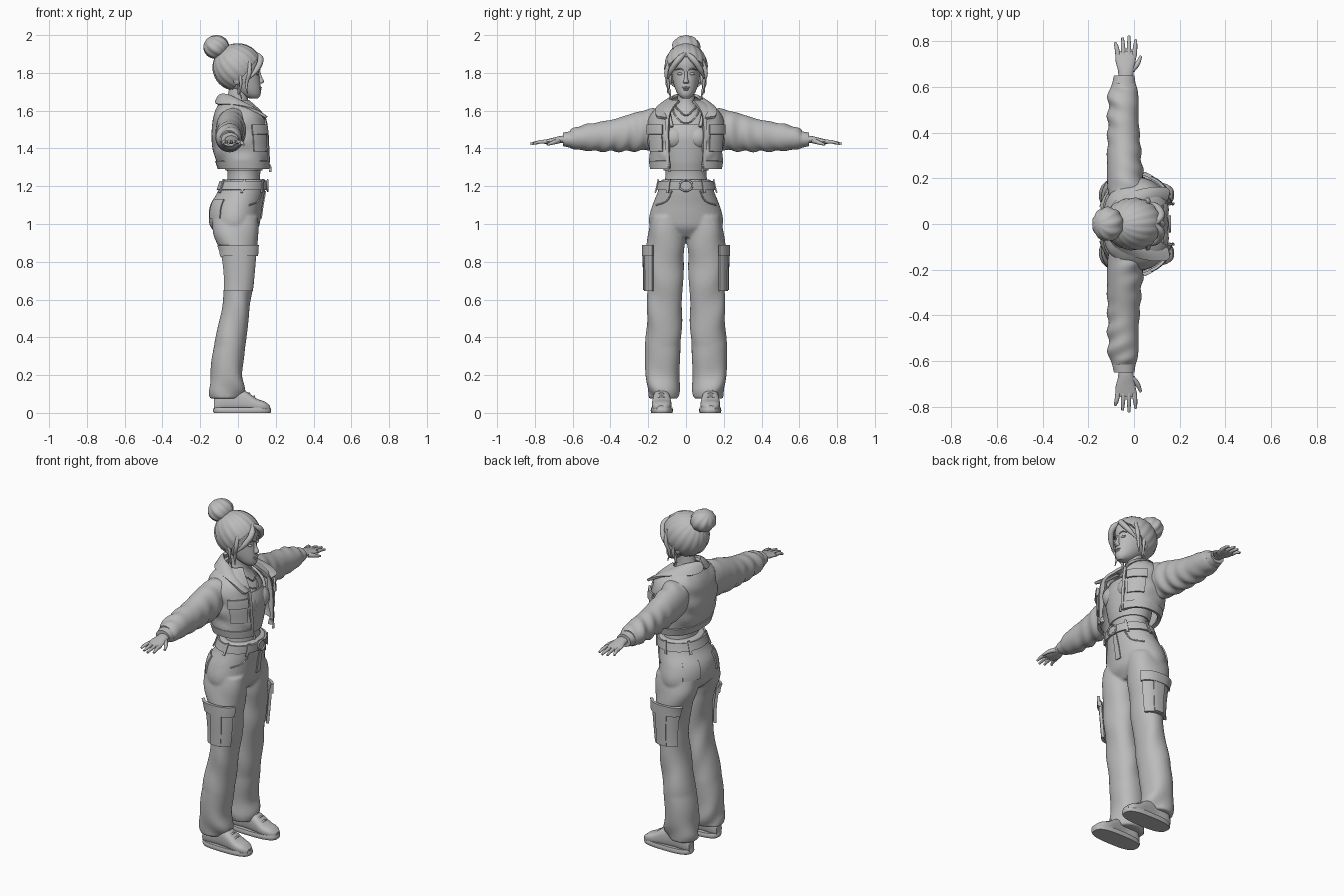
import bpy, bmesh, math
from math import sin, cos, pi, tau, radians
from mathutils import Matrix, Vector

cube = bpy.data.objects.get("Cube")
if cube:
    bpy.data.objects.remove(cube)

grey = bpy.data.materials.new("matte_grey")
grey.use_nodes = True
grey.diffuse_color = (0.5, 0.5, 0.5, 1)
grey.node_tree.nodes["Principled BSDF"].inputs["Base Color"].default_value = (0.5, 0.5, 0.5, 1)


def bake(ob):
    """Apply modifiers, convert to mesh, shade smooth with sharp creases."""
    dg = bpy.context.evaluated_depsgraph_get()
    me = bpy.data.meshes.new_from_object(ob.evaluated_get(dg))
    name = ob.name
    bpy.data.objects.remove(ob)
    me.materials.clear()
    me.materials.append(grey)
    me.polygons.foreach_set("use_smooth", [True] * len(me.polygons))
    me.set_sharp_from_angle(angle=radians(45))
    new = bpy.data.objects.new(name, me)
    bpy.context.collection.objects.link(new)
    return new


def finish(name, bm, thick=0, subsurf=0, bevel=0, voxel=0):
    bmesh.ops.recalc_face_normals(bm, faces=bm.faces)
    me = bpy.data.meshes.new(name)
    bm.to_mesh(me)
    bm.free()
    ob = bpy.data.objects.new(name, me)
    bpy.context.collection.objects.link(ob)
    if voxel:
        m = ob.modifiers.new("Remesh", "REMESH")
        m.mode, m.voxel_size = "VOXEL", voxel
        m = ob.modifiers.new("Smooth", "SMOOTH")
        m.iterations = 4
    if subsurf:
        ob.modifiers.new("Subsurf", "SUBSURF").levels = subsurf
    if thick:
        m = ob.modifiers.new("Solidify", "SOLIDIFY")
        m.thickness, m.offset = thick, 0
    if bevel:
        m = ob.modifiers.new("Bevel", "BEVEL")
        m.width, m.segments = bevel, 2
    return bake(ob)


def section(rings, w):
    """Smoothly interpolate (w, a0, a1, b0, b1) rings at w."""
    i = max(k for k in range(len(rings) - 1) if k == 0 or rings[k][0] <= w)

    def slope(k, c):
        lo, hi = rings[max(k - 1, 0)], rings[min(k + 1, len(rings) - 1)]
        return (hi[c] - lo[c]) / (hi[0] - lo[0])
    p, q = rings[i], rings[i + 1]
    h = q[0] - p[0]
    t = (w - p[0]) / h
    return [(1 + 2 * t) * (1 - t) ** 2 * p[c] + t * (1 - t) ** 2 * h * slope(i, c)
            + t * t * (3 - 2 * t) * q[c] + t * t * (t - 1) * h * slope(i + 1, c)
            for c in range(1, 5)]


def surf(name, rings, span=None, th=None, p=1, off=0, axis="z", s=1, thick=0, res=(40, 28), bm=None):
    """Loft through elliptical rings, or a patch of that loft when th is given."""
    own = bm is None
    bm = bm or bmesh.new()
    nt, nw = res
    w0, w1 = span or (rings[0][0], rings[-1][0])
    t0, t1 = th or (0, tau)
    rows = []
    for j in range(nw + 1):
        w = w0 + (w1 - w0) * j / nw
        a0, a1, b0, b1 = section(rings, w)
        row = []
        for i in range(nt + (1 if th else 0)):
            t = t0 + (t1 - t0) * i / nt
            o = off(t, w) if callable(off) else off
            a = (a0 + a1) / 2 + ((a1 - a0) / 2 + o) * math.copysign(abs(cos(t)) ** p, cos(t))
            b = (b0 + b1) / 2 + ((b1 - b0) / 2 + o) * math.copysign(abs(sin(t)) ** p, sin(t))
            row.append(bm.verts.new({"z": (a, b * s, w), "y": (a, w * s, b), "x": (w, a * s, b)}[axis]))
        rows.append(row)
    for r, q in zip(rows, rows[1:]):
        for i in range(nt):
            k = (i + 1) % len(r)
            bm.faces.new((r[i], r[k], q[k], q[i]))
    if not th and not thick:
        bm.faces.new(rows[0])
        bm.faces.new(rows[-1])
    return finish(name, bm, thick) if own else None


def ball(name, c, r, folds=0, depth=0.0, tilt=0.0, cut=None, thick=0):
    bm = bmesh.new()
    bmesh.ops.create_uvsphere(bm, u_segments=72 if folds else 24, v_segments=32 if folds else 16, radius=1)
    for v in bm.verts:
        ang = math.atan2(v.co.y, v.co.x)
        v.co *= 1 + depth * sin(folds * ang + 2 * v.co.z) * (1 - v.co.z ** 2)
    M = Matrix.Translation(c) @ Matrix.Diagonal((*r, 1)) @ Matrix.Rotation(tilt, 4, "Y")
    bm.transform(M)
    if cut:
        bmesh.ops.bisect_plane(bm, geom=bm.verts[:] + bm.edges[:] + bm.faces[:],
                               plane_co=cut[0], plane_no=cut[1], clear_outer=True)
    return finish(name, bm, thick)


def tube(name, pts, radii, s=1, cyclic=False):
    """Smooth tapered tube through points; s mirrors across the body."""
    cu = bpy.data.curves.new(name, "CURVE")
    cu.dimensions, cu.bevel_depth, cu.bevel_resolution = "3D", 1, 3
    cu.use_fill_caps, cu.resolution_u = True, 6
    sp = cu.splines.new("BEZIER")
    sp.bezier_points.add(len(pts) - 1)
    sp.use_cyclic_u = cyclic
    for k, (bp, q) in enumerate(zip(sp.bezier_points, pts)):
        bp.co = (q[0], q[1] * s, q[2])
        bp.handle_left_type = bp.handle_right_type = "AUTO"
        bp.radius = radii[k] if isinstance(radii, (list, tuple)) else radii
    ob = bpy.data.objects.new(name, cu)
    bpy.context.collection.objects.link(ob)
    return bake(ob)


def sym(rows):
    return [(w, a, b, -y, y) for w, a, b, y in rows]


SIDES = (("left", 1), ("right", -1))

# Head and hair
surf("head", sym([(1.665, .06, .105, .02), (1.68, .02, .118, .038), (1.71, -.03, .121, .055), (1.75, -.08, .118, .068),
                  (1.80, -.1, .112, .075), (1.85, -.1, .116, .078), (1.9, -.08, .1, .068), (1.93, -.04, .06, .035)]))
surf("nose", sym([(1.743, .1, .126, .014), (1.752, .1, .138, .015), (1.775, .1, .128, .009), (1.81, .1, .117, .007)]), res=(16, 10))
ball("upper_lip", (.117, 0, 1.722), (.009, .022, .005))
ball("lower_lip", (.115, 0, 1.712), (.009, .018, .006))
ball("hair_cap", (-.003, 0, 1.83), (.125, .108, .12), 18, .018, -.65, ((.105, 0, 1.88), (.16, 0, -.13)), .012)
ball("hair_bun", (-.115, 0, 1.937), (.068, .074, .062), 9, .035, -.65)
surf("hair_tie", sym([(1.87, -.12, -.03, .045), (1.9, -.13, -.045, .045)]), res=(24, 4))
for side, s in SIDES:
    ball(side + "_ear", (-.005, s * .085, 1.77), (.022, .012, .033))
    ball(side + "_eye", (.103, s * .032, 1.795), (.008, .016, .007))
    tube(side + "_brow", [(.116, .014, 1.815), (.112, .034, 1.823), (.095, .055, 1.815)], [.003, .004, .002], s)
    tube(side + "_fringe", [(.09, 0, 1.905), (.118, .035, 1.875), (.1, .075, 1.82), (.06, .097, 1.77)], [.01, .017, .015, .004], s)
    tube(side + "_face_lock", [(.06, .085, 1.87), (.06, .104, 1.8), (.045, .093, 1.74), (.05, .1, 1.69)], [.01, .012, .008, .002], s)
    tube(side + "_ear_lock", [(.01, .095, 1.8), (.015, .1, 1.74), (.01, .085, 1.7), (.02, .085, 1.66)], [.01, .008, .006, .002], s)
    tube(side + "_earring", [(0, .088, 1.74), (.005, .09, 1.71), (0, .088, 1.685)], [.004, .007, .004], s)

# Torso, crop top and necklaces
TORSO = sym([(1.19, -.06, .12, .12), (1.27, -.055, .118, .108), (1.33, -.07, .13, .12), (1.42, -.08, .14, .138), (1.47, -.09, .14, .143),
             (1.53, -.09, .118, .14), (1.58, -.09, .085, .11), (1.62, -.075, .06, .065), (1.65, -.06, .052, .048), (1.73, -.045, .055, .045)])
surf("torso", TORSO)
surf("crop_top", TORSO, (1.285, 1.525), off=.005, thick=.008)
for side, s in SIDES:
    ball(side + "_bust", (.088, s * .062, 1.455), (.065, .064, .066))
    tube(side + "_top_strap", [(.125, .075, 1.515), (.1, .085, 1.56), (.03, .09, 1.6), (-.06, .085, 1.59)], .009, s)
for k, (drop, y) in enumerate(((1.575, .05), (1.535, .065))):
    tube(f"necklace_{k + 1}", [(-.05, 0, 1.65), (.02, -y, 1.625), (.09, -y * .7, drop + .025), (.122 - .02 * (1 - k), 0, drop),
                               (.09, y * .7, drop + .025), (.02, y, 1.625)], .004, cyclic=True)

# Open cropped jacket
JACKET = sym([(1.295, -.095, .162, .178), (1.34, -.11, .165, .185), (1.4, -.128, .163, .19), (1.47, -.133, .16, .195),
              (1.54, -.128, .15, .192), (1.59, -.117, .13, .175), (1.625, -.1, .095, .13), (1.65, -.085, .06, .075)])
OPEN = (.42, tau - .42)
surf("jacket_body", JACKET, th=OPEN, p=.85, thick=.014, res=(64, 40),
     off=lambda t, w: .004 * sin(60 * w + 3 * cos(2 * t)) * sin(3 * t) ** 2)
surf("jacket_hem", JACKET, (1.293, 1.335), OPEN, .85, .005, thick=.016, res=(64, 4))
for side, s in SIDES:
    surf(side + "_chest_pocket", JACKET, (1.385, 1.5), (.6, 1.2), .85, .01, s=s, thick=.012, res=(12, 10))
    surf(side + "_chest_flap", JACKET, (1.475, 1.525), (.56, 1.24), .85, .019, s=s, thick=.012, res=(12, 6))
    surf(side + "_placket", JACKET, (1.295, 1.57), (.41, .5), .85, .006, s=s, thick=.016, res=(4, 24))
    tube(side + "_drawcord", [(.155, .085, 1.33), (.172, .09, 1.3), (.17, .088, 1.275)], [.004, .005, .007], s)

    # Collar half, folded from the neck down over the shoulder
    inner = [(-.088, 0, 1.685), (-.06, .055, 1.685), (0, .08, 1.66), (.07, .08, 1.61), (.14, .085, 1.545)]
    outer = [(-.122, 0, 1.635), (-.105, .09, 1.632), (0, .145, 1.63), (.1, .165, 1.6), (.158, .16, 1.56)]
    bm = bmesh.new()
    rows = [[bm.verts.new((p.x, p.y * s, p.z)) for p in line] for line in (
        [Vector(p) for p in inner],
        [(Vector(p) + Vector(q)) / 2 + Vector((0, 0, .014)) for p, q in zip(inner, outer)],
        [Vector(q) for q in outer])]
    for r, q in zip(rows, rows[1:]):
        for i in range(len(r) - 1):
            bm.faces.new((r[i], r[i + 1], q[i + 1], q[i]))
    finish(side + "_collar", bm, thick=.014, subsurf=2)

    # Sleeve, cuff and hand, lofted outward along the arm
    SLEEVE = [(.09, -.1, .06, 1.43, 1.615), (.15, -.115, .055, 1.4, 1.615), (.22, -.118, .04, 1.39, 1.602), (.3, -.118, .032, 1.385, 1.58),
              (.38, -.116, .026, 1.385, 1.555), (.46, -.115, .02, 1.385, 1.54), (.54, -.113, .02, 1.39, 1.525), (.59, -.11, .015, 1.395, 1.51), (.615, -.098, .008, 1.405, 1.492)]
    surf(side + "_sleeve", SLEEVE, axis="y", s=s, res=(40, 70),
         off=lambda t, w: .0055 * sin(75 * w + 2.5 * cos(t)) * (.5 + .5 * sin(t + 9 * w)))
    surf(side + "_cuff", [(.605, -.098, .008, 1.402, 1.492), (.65, -.088, .002, 1.412, 1.484)], axis="y", s=s, res=(32, 4))
    surf(side + "_palm", [(.63, -.068, -.004, 1.428, 1.47), (.67, -.07, -.002, 1.428, 1.465), (.71, -.08, .006, 1.424, 1.455),
                          (.745, -.082, .012, 1.424, 1.446), (.758, -.078, .008, 1.427, 1.442)], axis="y", s=s, res=(24, 14))
    for finger, x0, x1, y1 in (("little", -.07, -.083, .795), ("ring", -.046, -.05, .816), ("middle", -.022, -.022, .824), ("index", .002, .008, .808)):
        tube(f"{side}_{finger}_finger", [(x0, .74, 1.436), ((x0 + x1) / 2, .775, 1.434), (x1, y1, 1.425)], [.0115, .0095, .006], s)
    tube(side + "_thumb", [(-.01, .675, 1.44), (.014, .7, 1.432), (.03, .735, 1.42)], [.014, .011, .006], s)

# Trousers: hips and legs fused into one skin
HIPS = sym([(.93, -.09, .07, .14), (.98, -.143, .108, .188), (1.03, -.155, .12, .196), (1.1, -.147, .13, .178),
            (1.17, -.108, .142, .15), (1.235, -.085, .147, .134)])
LEG = [(.075, -.145, .022, .042, .192), (.12, -.155, .034, .036, .205), (.2, -.147, .028, .034, .213), (.3, -.135, .036, .028, .215),
       (.45, -.108, .05, .024, .21), (.65, -.072, .076, .018, .204), (.85, -.092, .098, .008, .207), (.95, -.132, .106, .004, .203), (1.04, -.14, .11, .01, .18)]


def leg_folds(t, w):
    hem = max(0, 1 - w / .35)
    return (.004 + .006 * hem) * sin(26 * w * (1 + 1.4 * hem) + 3 * cos(t + .6)) * (.4 + .6 * sin(t + 7 * w) ** 2)


bm = bmesh.new()
surf("", HIPS, bm=bm)
for side, s in SIDES:
    surf("", LEG, p=.92, off=leg_folds, s=s, bm=bm, res=(48, 90))
finish("trousers", bm, voxel=.008)
surf("belt", HIPS, (1.18, 1.225), off=.004, thick=.012, res=(48, 4))
tube("belt_buckle", [(.157, y, z) for y, z in ((-.026, 1.185), (.026, 1.185), (.026, 1.222), (-.026, 1.222))], .005, cyclic=True)
surf("fly_flap", HIPS, (1.03, 1.175), (-.02, .16), off=.002, thick=.008, res=(5, 12))
for side, s in SIDES:
    for k, t in enumerate((.6, 1.5, 2.5)):
        surf(f"{side}_belt_loop_{k + 1}", HIPS, (1.165, 1.237), (t, t + .09), off=.012, s=s, thick=.008, res=(3, 5))
    tube(side + "_front_pocket_seam", [(.128, .075, 1.175), (.109, .1, 1.125), (.06, .158, 1.1)], .004, s)
    surf(side + "_back_pocket", HIPS, (1.03, 1.13), (2.15, 2.75), off=.003, s=s, thick=.008, res=(10, 8))
    surf(side + "_cargo_pocket", LEG, (.645, .86), (.62, 2.5), .85, .01, s=s, thick=.016, res=(28, 16))
    surf(side + "_cargo_pleat", LEG, (.65, .83), (1.25, 1.8), .85, .017, s=s, thick=.012, res=(10, 12))
    surf(side + "_cargo_flap", LEG, (.83, .888), (.56, 2.52), .85, .018, s=s, thick=.016, res=(28, 6))

    # Shoes
    surf(side + "_shoe_upper", [(-.128, .105, .155, .01, .075), (-.1, .092, .168, .008, .115), (-.02, .09, .17, .008, .135), (.045, .082, .176, .008, .112),
                                (.1, .077, .18, .008, .075), (.145, .086, .174, .008, .058), (.17, .108, .155, .01, .038)],
         p=.75, axis="x", s=s, res=(32, 28))
    surf(side + "_shoe_sole", [(0, -.128, .172, .072, .184), (.012, -.132, .176, .069, .187), (.028, -.128, .172, .072, .184)], p=.7, s=s, res=(40, 6))
    for k, (x, z) in enumerate(((.035, .118), (.06, .104), (.085, .088))):
        tube(f"{side}_lace_{k + 1}", [(x - .006, .102, z - .012), (x, .13, z), (x - .006, .158, z - .012)], .005, s)
